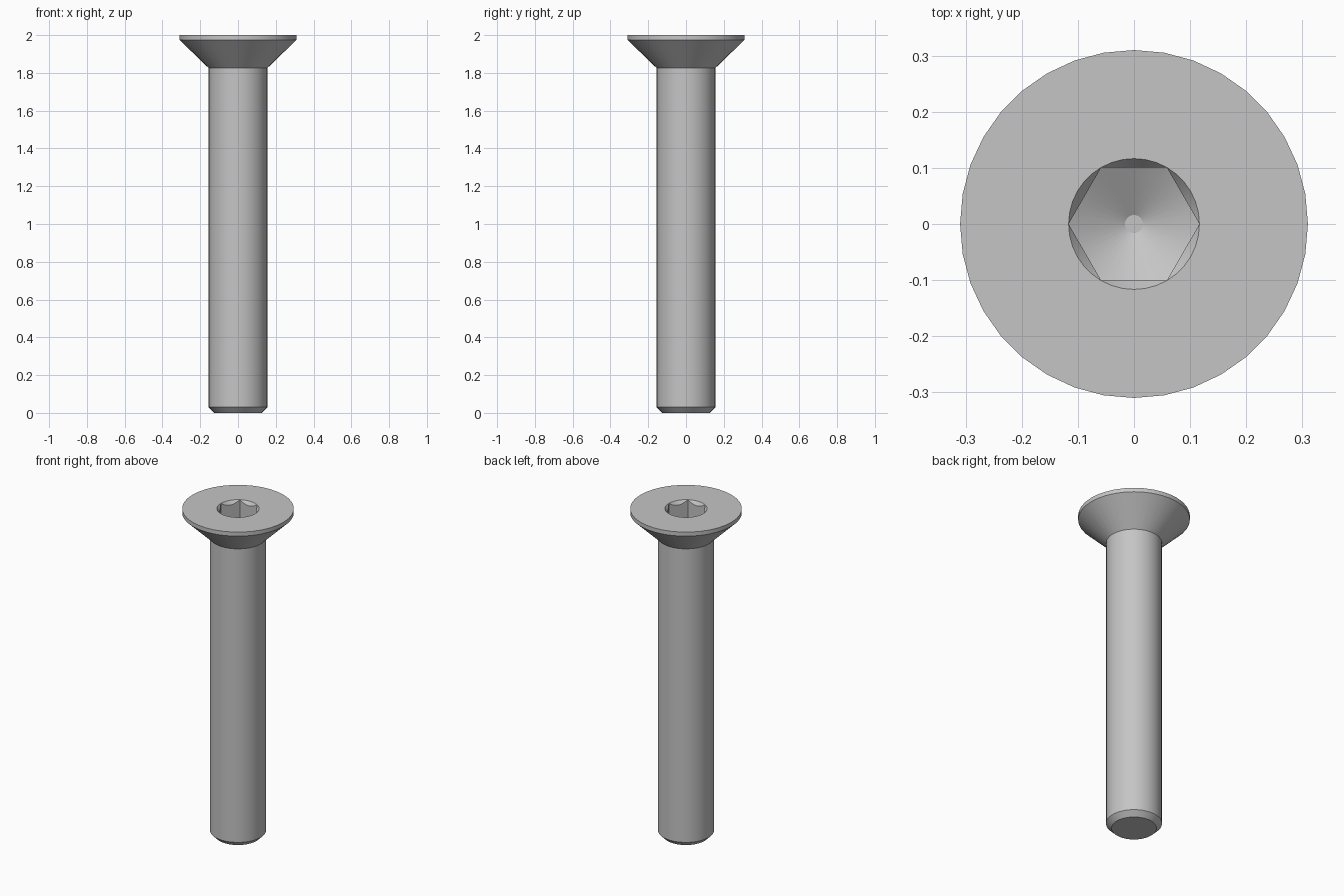
import bpy, bmesh, math

SIDES = 36
APOTHEM = 0.101
HEX_R = APOTHEM / math.cos(math.pi / 6)

if "Cube" in bpy.data.objects:
    bpy.data.objects.remove(bpy.data.objects["Cube"], do_unlink=True)

steel = bpy.data.materials.new("grey steel")
steel.use_nodes = True
grey = (0.56, 0.56, 0.56, 1)
steel.diffuse_color = grey
steel.node_tree.nodes["Principled BSDF"].inputs["Base Color"].default_value = grey


def hex_radius(angle):
    """Distance from the axis to the hexagon wall, corners on the x axis."""
    return APOTHEM / math.cos(angle % (math.pi / 3) - math.pi / 6)


def circle(radius, z):
    return lambda a: (radius, z)


def socket_top(a):
    # where the lead-in countersink meets the hexagon walls
    r = hex_radius(a)
    return r, 2 - 1.4 * (HEX_R - r)


def socket_bottom(a):
    # where the conical drill point meets the hexagon walls
    r = hex_radius(a)
    return r, 1.82 + 0.577 * r


# Rings from the tip of the shank, over the head and down into the socket
rings = [
    circle(0.125, 0), circle(0.155, 0.03),           # tip chamfer
    circle(0.155, 1.825), circle(0.31, 1.975),       # shank, conical head
    circle(0.31, 2), circle(HEX_R, 2),               # rim, top face
    socket_top, socket_bottom, circle(0.016, 1.829), # hex socket
]

bm = bmesh.new()
loops = []
for ring in rings:
    loop = []
    for i in range(SIDES):
        a = math.tau * i / SIDES
        r, z = ring(a)
        loop.append(bm.verts.new((r * math.cos(a), r * math.sin(a), z)))
    loops.append(loop)

for low, high in zip(loops, loops[1:]):
    for i in range(SIDES):
        j = (i + 1) % SIDES
        bm.faces.new((low[i], low[j], high[j], high[i]))
bm.faces.new(list(reversed(loops[0])))
bm.faces.new(loops[-1])

# Countersink closes to nothing at the hexagon corners
bmesh.ops.remove_doubles(bm, verts=bm.verts, dist=0.0001)
bmesh.ops.recalc_face_normals(bm, faces=bm.faces)

mesh = bpy.data.meshes.new("countersunk_bolt")
bm.to_mesh(mesh)
bm.free()
mesh.materials.append(steel)
bolt = bpy.data.objects.new("countersunk_bolt", mesh)
bpy.context.collection.objects.link(bolt)

bpy.ops.object.select_all(action="DESELECT")
bolt.select_set(True)
bpy.context.view_layer.objects.active = bolt
bpy.ops.object.shade_smooth_by_angle(angle=math.radians(25))
